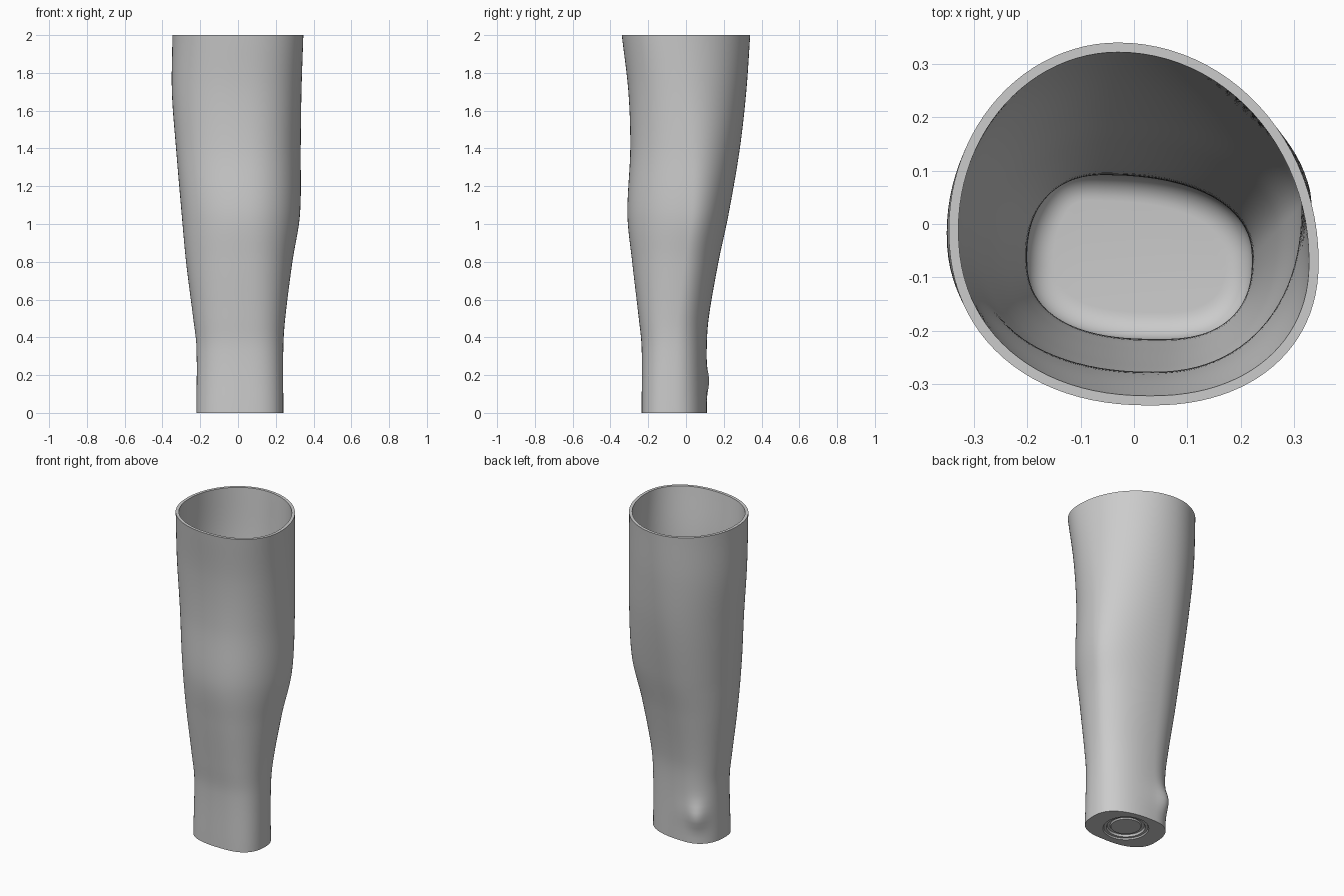
import bpy, bmesh
from math import sin, cos, pi, exp, radians, sqrt
from mathutils import Vector

cube = bpy.data.objects.get("Cube")
if cube:
    bpy.data.objects.remove(cube, do_unlink=True)

SEGS = 96
WALL = 0.018
FLOOR = 0.04

# Limits of the sleeve by height: z, left, right, front, back, widest y on the +x side
KEYS = [
    (0.00, -0.22, 0.24, -0.235, 0.11, -0.07),
    (0.35, -0.22, 0.24, -0.235, 0.11, -0.06),
    (0.50, -0.237, 0.25, -0.25, 0.12, -0.05),
    (0.80, -0.275, 0.288, -0.285, 0.172, -0.01),
    (1.05, -0.298, 0.328, -0.31, 0.225, 0.03),
    (1.40, -0.328, 0.332, -0.295, 0.285, 0.03),
    (1.70, -0.35, 0.336, -0.305, 0.319, -0.01),
    (2.00, -0.347, 0.346, -0.34, 0.34, -0.07),
]


def limits(z):
    """Smooth interpolation of the limits at one height."""
    i = 0
    while i < len(KEYS) - 2 and z > KEYS[i + 1][0]:
        i += 1
    a, b = KEYS[i], KEYS[i + 1]
    p, q = KEYS[max(i - 1, 0)], KEYS[min(i + 2, len(KEYS) - 1)]
    h = b[0] - a[0]
    t = (z - a[0]) / h
    out = []
    for k in range(1, 6):
        ma = 0 if i == 0 else (b[k] - p[k]) / (b[0] - p[0]) * h
        mb = (q[k] - a[k]) / (q[0] - a[0]) * h
        out.append((2*t**3 - 3*t*t + 1) * a[k] + (t**3 - 2*t*t + t) * ma
                   + (3*t*t - 2*t**3) * b[k] + (t**3 - t*t) * mb)
    return out


def section(z, inset=0.0, shape_z=None):
    """Rounded outline whose four quarters meet at the widest points."""
    s = z if shape_z is None else shape_z
    left, right, front, back, y_right = limits(s)
    left, right, front, back = left + inset, right - inset, front + inset, back - inset
    x_back, x_front = -0.06 + 0.015 * s, 0.05 - 0.01 * s
    y_left = -0.07 + 0.03 * s
    low = max(0, 1 - s)
    points = []
    for k in range(SEGS):
        a = 2 * pi * k / SEGS
        c, n = cos(a), sin(a)
        ox = x_back if n >= 0 else x_front
        oy = y_right if c >= 0 else y_left
        power = 2.0 + 0.35 * low
        if n < 0:
            power = 2.2 + 0.4 * low
        ex = 2 / power
        x = ox + (right - ox if c >= 0 else ox - left) * (1 if c >= 0 else -1) * abs(c) ** ex
        y = oy + (back - oy if n >= 0 else oy - front) * (1 if n >= 0 else -1) * abs(n) ** ex
        # Wrist bone bump at the back
        bump = 0.026 * exp(-((s - 0.17) / 0.075) ** 2 - ((a - radians(118)) / 0.4) ** 2)
        points.append(Vector((x - 0.5 * bump, y + bump, z)))
    return points


def circle(radius, z):
    return [Vector((0.01 + radius * cos(2*pi*k/SEGS), -0.06 + radius * sin(2*pi*k/SEGS), z))
            for k in range(SEGS)]


def loft(name, rings, material):
    """Skin a list of rings and close both ends."""
    bm = bmesh.new()
    loops = [[bm.verts.new(p) for p in ring] for ring in rings]
    for a, b in zip(loops, loops[1:]):
        for k in range(SEGS):
            j = (k + 1) % SEGS
            bm.faces.new((a[k], a[j], b[j], b[k]))
    bm.faces.new(loops[0])
    bm.faces.new(loops[-1])
    bmesh.ops.recalc_face_normals(bm, faces=bm.faces)
    mesh = bpy.data.meshes.new(name)
    bm.to_mesh(mesh)
    bm.free()
    mesh.materials.append(material)
    obj = bpy.data.objects.new(name, mesh)
    bpy.context.collection.objects.link(obj)
    bpy.ops.object.select_all(action="DESELECT")
    obj.select_set(True)
    bpy.context.view_layer.objects.active = obj
    bpy.ops.object.shade_smooth_by_angle(angle=radians(35))
    return obj


grey = bpy.data.materials.new("plain grey")
grey.use_nodes = True
colour = (0.6, 0.6, 0.6, 1)
grey.diffuse_color = colour
grey.node_tree.nodes["Principled BSDF"].inputs["Base Color"].default_value = colour

# Underside with a round groove and a slightly sunken centre plate
rings = [circle(0.085, 0.012), circle(0.09, 0.02), circle(0.105, 0.02),
         circle(0.11, 0.008), circle(0.125, 0.008), circle(0.13, 0.0)]
# Outer skin
STEPS = 60
rings += [section(2 * i / STEPS) for i in range(STEPS + 1)]
# Inner skin, down to the rounded floor
FILLET = 0.05
top = 2.0
bottom = FLOOR + FILLET
rings += [section(top + (bottom - top) * i / STEPS, WALL) for i in range(STEPS + 1)]
for i in range(1, 9):
    u = i / 8
    z = bottom - FILLET * sin(u * pi / 2)
    rings.append(section(z, WALL + FILLET * (1 - cos(u * pi / 2)), bottom))
loft("forearm_sleeve", rings, grey)
